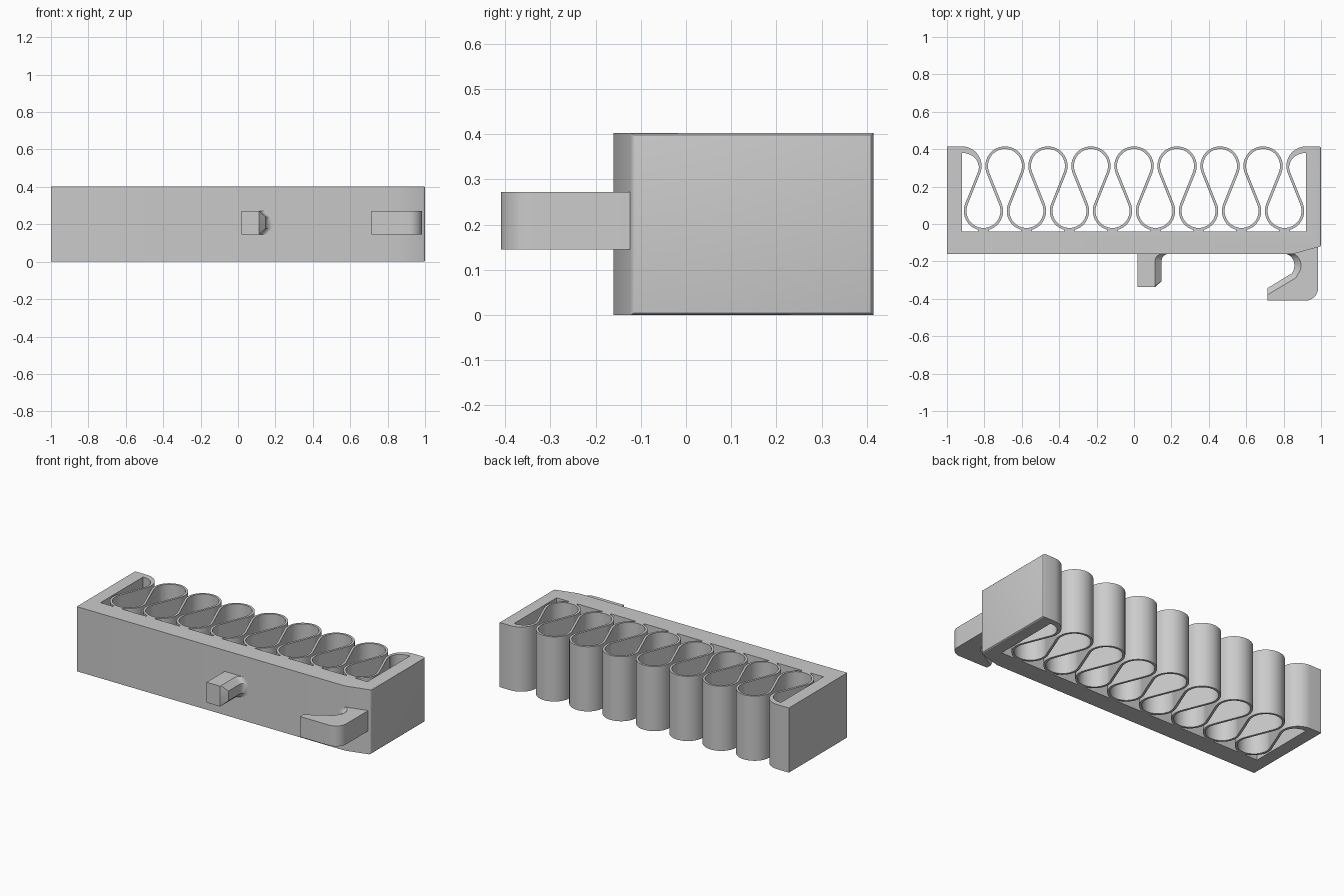
import bpy, bmesh
from math import cos, sin, acos, atan2, hypot, pi, radians
from mathutils import Vector

if "Cube" in bpy.data.objects:
    bpy.data.objects.remove(bpy.data.objects["Cube"])

grey = bpy.data.materials.new("plain grey")
grey.use_nodes = True
tone = (0.6, 0.6, 0.6, 1)
grey.diffuse_color = tone
grey.node_tree.nodes["Principled BSDF"].inputs["Base Color"].default_value = tone

HEIGHT = 0.403       # height of the whole tray
FLOOR = -0.04        # inner face of the long wall
PITCH = 0.23         # spacing of the spring loops
TOP_Y, LOW_Y = 0.31, 0.07
R, THICK = 0.098, 0.014


def arc(cx, cy, rx, ry, a0, a1, n=12):
    return [(cx + rx * cos(a0 + (a1 - a0) * i / n),
             cy + ry * sin(a0 + (a1 - a0) * i / n)) for i in range(n + 1)]


def finish(name, bm):
    bmesh.ops.recalc_face_normals(bm, faces=bm.faces)
    mesh = bpy.data.meshes.new(name)
    bm.to_mesh(mesh)
    bm.free()
    mesh.materials.append(grey)
    ob = bpy.data.objects.new(name, mesh)
    bpy.context.collection.objects.link(ob)
    bpy.ops.object.select_all(action='DESELECT')
    ob.select_set(True)
    bpy.context.view_layer.objects.active = ob
    bpy.ops.object.shade_smooth_by_angle(angle=radians(28))
    return ob


def loft(name, layers, bevel_end=False):
    """Skin equal-length outlines stacked in z; layers are (outline, z)."""
    bm = bmesh.new()
    rings = [[bm.verts.new((x, y, z)) for x, y in pts] for pts, z in layers]
    n = len(rings[0])
    for a, b in zip(rings, rings[1:]):
        for i in range(n):
            j = (i + 1) % n
            bm.faces.new((a[i], a[j], b[j], b[i]))
    bm.faces.new(rings[0])
    bm.faces.new(rings[-1])
    if bevel_end:
        # soften the rim of the right-hand end face
        rim = [e for e in bm.edges if all(v.co.x > 0.99 for v in e.verts)]
        bmesh.ops.bevel(bm, geom=rim, offset=0.01, segments=3,
                        profile=0.5, affect='EDGES')
    return finish(name, bm)


# Tray: long wall, two end walls and their curled-in tips
def curl():
    outer = arc(0.92, TOP_Y, 0.105, 0.105, pi / 2, pi)
    inner = arc(0.92, TOP_Y, 0.088, 0.07, pi, pi / 2)
    return outer + inner


half = curl() + [(0.92, FLOOR)]
mirrored = [(-x, y) for x, y in reversed(half)]
tray = [(-1, -0.16), (0.85, -0.16), (1, -0.12), (1, 0.415)] + half + mirrored + [(-1, 0.415)]
loft("tray_frame", [(tray, 0), (tray, HEIGHT)], bevel_end=True)

# Spring ribbon: alternating loops joined by straight crossing runs
dx, dy = PITCH / 2, LOW_Y - TOP_Y
swing = atan2(dy, dx) + acos(2 * R / hypot(dx, dy))
path = arc(-0.92, TOP_Y, R, R, 0, swing, 4)
for i in range(8):
    x = -0.805 + i * PITCH
    path += arc(x, LOW_Y, R, R, pi + swing, 2 * pi - swing, 28)
    last = i == 7
    path += arc(x + dx, TOP_Y, R, R, pi - swing, pi if last else swing, 4 if last else 28)

pts = [Vector(p) for p in path]
bm = bmesh.new()
sections = []
for i, p in enumerate(pts):
    along = (pts[min(i + 1, len(pts) - 1)] - pts[max(i - 1, 0)]).normalized()
    side = Vector((-along.y, along.x)) * THICK / 2
    sections.append([bm.verts.new((q.x, q.y, z)) for q, z in
                     ((p + side, 0), (p - side, 0), (p - side, HEIGHT), (p + side, HEIGHT))])
for a, b in zip(sections, sections[1:]):
    for k in range(4):
        bm.faces.new((a[k], a[(k + 1) % 4], b[(k + 1) % 4], b[k]))
bm.faces.new(sections[0])
bm.faces.new(sections[-1])
finish("spring_ribbon", bm)

# Short webs tying each lower loop to the long wall
for i in range(8):
    x = -0.805 + i * PITCH
    web = [(x - 0.03, FLOOR - 0.01), (x + 0.03, FLOOR - 0.01),
           (x + 0.03, LOW_Y - R + 0.003), (x - 0.03, LOW_Y - R + 0.003)]
    loft("spring_web_%d" % (i + 1), [(web, 0), (web, HEIGHT)])


# Front peg and hook: inner edges chamfered toward the middle of their height
def clip(name, narrow, wide):
    loft(name, [(narrow, 0.145), (wide, 0.178), (wide, 0.239), (narrow, 0.272)])


peg = [(0.18, -0.15), (0.02, -0.15), (0.02, -0.337), (0.113, -0.337)]
clip("front_peg",
     [(0.15, -0.15)] + peg[1:] + [(0.113, -0.33)] + arc(0.15, -0.197, 0.037, 0.037, pi, pi / 2, 8),
     peg + [(0.148, -0.305)] + arc(0.185, -0.197, 0.037, 0.037, pi, pi / 2, 8))

back = [(0.985, -0.11)] + arc(0.915, -0.34, 0.07, 0.07, 0, -pi / 2, 10) + [(0.715, -0.41)]
clip("front_hook",
     back + [(0.715, -0.378), (0.865, -0.288)] + arc(0.835, -0.222, 0.058, 0.066, -pi / 4, pi / 2, 10)
     + [(0.835, -0.145)],
     back + [(0.715, -0.342), (0.83, -0.272)] + arc(0.805, -0.222, 0.053, 0.062, -pi / 4, pi / 2, 10)
     + [(0.805, -0.145)])
